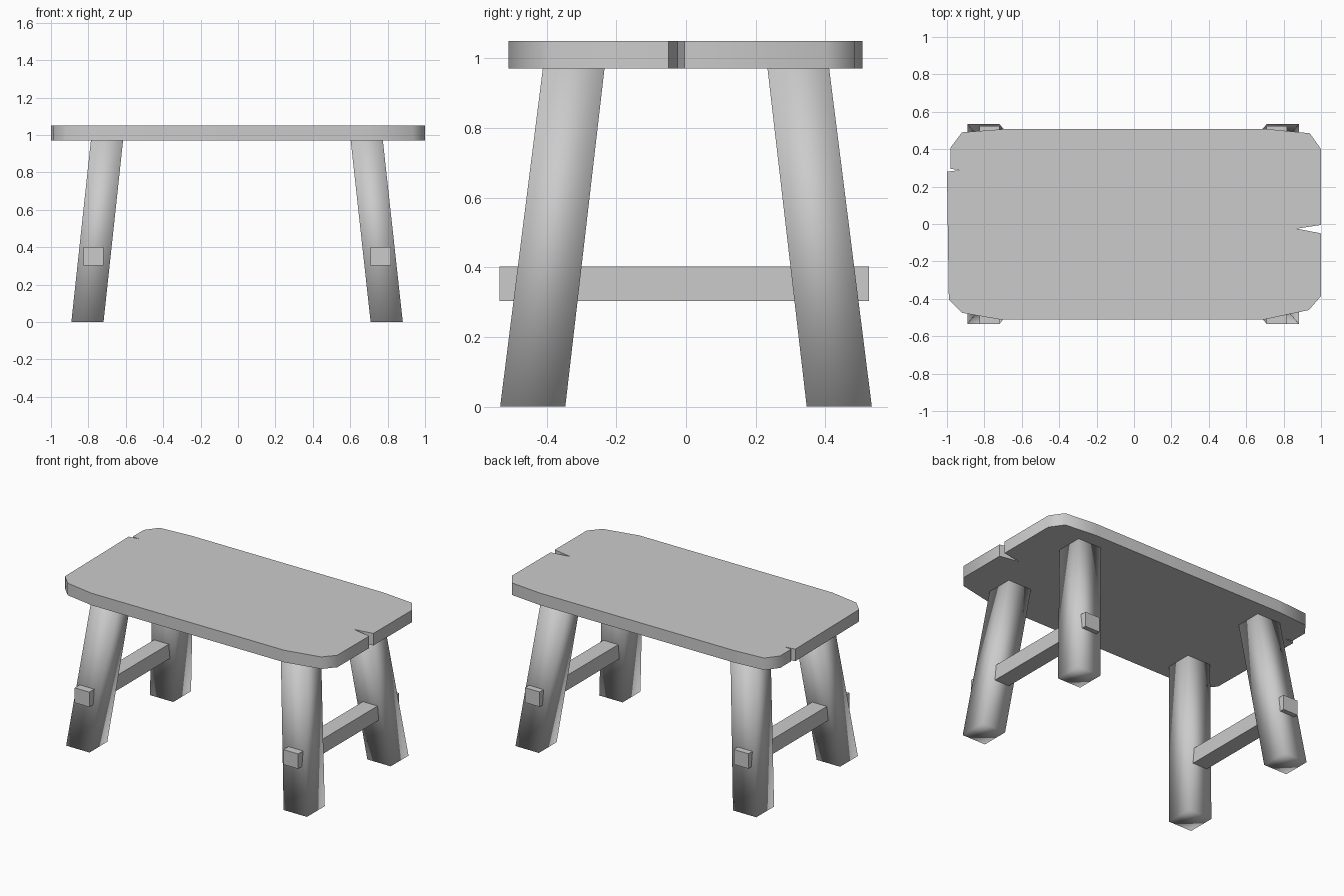
import bpy, bmesh, math

if "Cube" in bpy.data.objects:
    bpy.data.objects.remove(bpy.data.objects["Cube"])

grey = bpy.data.materials.new("plain_grey")
grey.use_nodes = True
colour = (0.6, 0.6, 0.6, 1)
grey.diffuse_color = colour
grey.node_tree.nodes["Principled BSDF"].inputs["Base Color"].default_value = colour


def loft(name, bottom, top):
    """Solid between two matching rings of points."""
    bm = bmesh.new()
    low = [bm.verts.new(p) for p in bottom]
    high = [bm.verts.new(p) for p in top]
    bm.faces.new(low[::-1])
    bm.faces.new(high)
    n = len(low)
    for i in range(n):
        j = (i + 1) % n
        bm.faces.new((low[i], low[j], high[j], high[i]))
    bmesh.ops.recalc_face_normals(bm, faces=bm.faces)
    mesh = bpy.data.meshes.new(name)
    bm.to_mesh(mesh)
    bm.free()
    mesh.materials.append(grey)
    obj = bpy.data.objects.new(name, mesh)
    bpy.context.collection.objects.link(obj)
    return obj


def rect(cx, cy, w, d, z):
    return [(cx + sx * w / 2, cy + sy * d / 2, z)
            for sx, sy in ((-1, -1), (1, -1), (1, 1), (-1, 1))]


def smooth(obj, angle):
    bpy.ops.object.select_all(action="DESELECT")
    obj.select_set(True)
    bpy.context.view_layer.objects.active = obj
    bpy.ops.object.shade_smooth_by_angle(angle=math.radians(angle))


# Seat slab with worn corners and a split in each end
outline = [(-.72, -.51), (.70, -.51), (.935, -.46), (1, -.385),
           (1, -.05), (.87, -.025), (1, -.005), (1, .40), (.94, .485),
           (.72, .507), (-.70, .507), (-.92, .49), (-.98, .41),
           (-.98, .295), (-.93, .288), (-1, .28), (-.99, -.405), (-.92, -.475)]
seat = loft("seat", [(x, y, .97) for x, y in outline],
            [(x, y, 1.05) for x, y in outline])
smooth(seat, 50)

# Splayed square legs, softly shaded all round, and a through stretcher per end
for side, sx, foot_x, head_x in (("right", -1, .805, .70), ("left", 1, .795, .688)):
    for end, sy in (("front", -1), ("back", 1)):
        leg = loft(f"{end}_{side}_leg",
                   rect(sx * foot_x, sy * .44, .172, .187, 0),
                   rect(sx * head_x, sy * .322, .172, .177, .975))
        for face in leg.data.polygons:
            face.use_smooth = True
    x = sx * (foot_x - .032)
    loft(f"{side}_stretcher", rect(x, -.005, .108, 1.06, .303),
         rect(x, -.005, .108, 1.06, .402))
